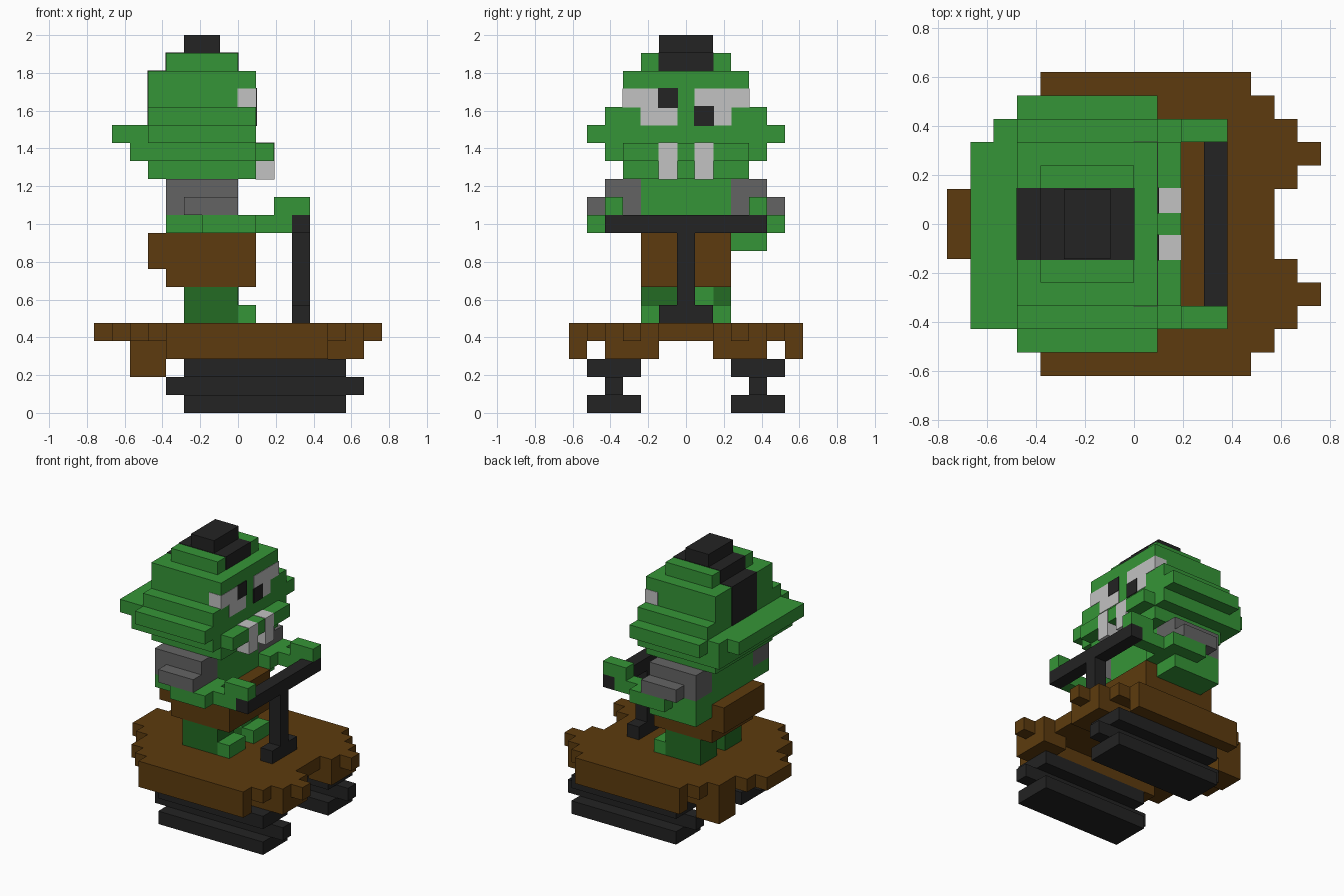
import bpy, bmesh

if "Cube" in bpy.data.objects:
    bpy.data.objects.remove(bpy.data.objects["Cube"])

U = 2 / 21      # one block
E = 0.03        # tiny swell so inlaid colour blocks sit proud


def material(name, rgb):
    lin = [((c / 255 + 0.055) / 1.055) ** 2.4 for c in rgb] + [1]
    m = bpy.data.materials.new(name)
    m.diffuse_color = lin
    m.use_nodes = True
    m.node_tree.nodes["Principled BSDF"].inputs["Base Color"].default_value = lin
    return m


GREEN = material("green skin", (53, 149, 55))
DARK = material("dark green trousers", (35, 107, 35))
BROWN = material("brown", (93, 59, 14))
BLACK = material("black", (35, 35, 35))
GREY = material("grey", (100, 100, 100))
WHITE = material("white", (194, 194, 194))


def part(name, mat, boxes, swell=0, mirror=False):
    """Object made of blocks (x0, x1, y0, y1, z0, z1), optionally repeated on the other y side."""
    boxes = list(boxes)
    if mirror:
        boxes += [(a, b, -d, -c, e, f) for a, b, c, d, e, f in boxes]
    bm = bmesh.new()
    for x0, x1, y0, y1, z0, z1 in boxes:
        lo = [v - swell for v in (x0, y0, z0)]
        hi = [v + swell for v in (x1, y1, z1)]
        for v in bmesh.ops.create_cube(bm, size=1)["verts"]:
            v.co = [U * (hi[i] if v.co[i] > 0 else lo[i]) for i in range(3)]
    me = bpy.data.meshes.new(name)
    bm.to_mesh(me)
    bm.free()
    me.materials.append(mat)
    ob = bpy.data.objects.new(name, me)
    bpy.context.collection.objects.link(ob)
    return ob


# Runners under the platform
part("runners", BLACK, [(-3, 6, 2.5, 5.5, 0, 1), (-4, 7, 3.5, 4.5, 1, 2),
                        (-3, 6, 2.5, 5.5, 2, 3)], mirror=True)

# Platform: rows of blocks with stepped, rounded ends
rows = [(-8, -7, 1.5), (-7, -6, 2.5), (-6, -5, 4.5), (-5, -4, 5.5),
        (-4, 5, 6.5), (5, 6, 5.5)]
part("platform", BROWN, [(a, b, -w, w, 4, 5) for a, b, w in rows])
part("platform_front_teeth", BROWN, [(6, 7, 1.5, 4.5, 4, 5), (7, 8, 2.5, 3.5, 4, 5),
                                     (5, 7, 1.5, 4.5, 3, 4)], mirror=True)
part("platform_skirt", BROWN, [(-4, 5, 5.5, 6.5, 3, 4), (-4, 5, 2.5, 4.5, 3, 4)], mirror=True)
part("platform_rear_lump", BROWN, [(-6, -4, 2.5, 4.5, 2, 4)])

# Steering column and bar
part("steering_column", BLACK, [(3, 4, -1.5, 1.5, 5, 6), (3, 4, -0.5, 0.5, 6, 10),
                                (3, 4, -4.5, 4.5, 10, 11)])

# Legs, feet and a patch on one knee
part("legs", DARK, [(-3, 0, 0.5, 2.5, 5, 7)], mirror=True)
part("feet", GREEN, [(0, 1, 0.5, 2.5, 5, 6)], mirror=True)
part("knee_patch", GREEN, [(-1, 0, 0.5, 1.5, 6, 7)], swell=E)

# Body
part("tunic_skirt", BROWN, [(-4, 1, -2.5, 2.5, 7, 10), (-5, -4, -2.5, 2.5, 8, 10)])
part("torso", GREEN, [(-4, 0, -2.5, 2.5, 10, 13)])
part("shoulder_pads", GREY, [(-4, 0, 2.5, 4.5, 11, 13), (-3, 0, 4.5, 5.5, 11, 12)], mirror=True)

# Arms reaching for the bar
part("arms", GREEN, [(-4, 1, 2.5, 4.5, 10, 11), (-2, 1, 4.5, 5.5, 10, 11),
                     (1, 3, 3.5, 4.5, 10, 11), (2, 4, 3.5, 4.5, 11, 12)], mirror=True)
part("left_elbow", GREEN, [(-4, 0, 2.5, 4.5, 9, 10)])

# Head: stacked layers, wide at the ears
part("head", GREEN, [(-5, 1, -3.5, 3.5, 13, 14), (-6, 1, -4.5, 4.5, 14, 15),
                     (-5, 1, -5.5, 5.5, 15, 16), (-6, -5, -4.5, 4.5, 15, 16),
                     (-7, -6, -4.5, 3.5, 15, 16), (-5, 1, -4.5, 4.5, 16, 17),
                     (-5, 1, -3.5, 3.5, 17, 19), (-4, 0, -2.5, 2.5, 19, 20)])
part("upper_lip", GREEN, [(1, 2, -3.5, 3.5, 14, 15)])
part("tusks", WHITE, [(1, 2, 0.5, 1.5, 13, 15)], swell=E, mirror=True)

# Eyes
part("eye_whites", WHITE, [(0, 1, -3.5, -1.5, 17, 18), (0, 1, -2.5, -0.5, 16, 17),
                           (0, 1, 0.5, 3.5, 17, 18), (0, 1, 1.5, 2.5, 16, 17)], swell=E)
part("pupils", BLACK, [(0, 1, -1.5, -0.5, 17, 18), (0, 1, 0.5, 1.5, 16, 17)], swell=2 * E)

# Crest of hair running down the back of the head
part("hair_crest", BLACK, [(-4, 0, -1.5, 1.5, 19, 20), (-5, -4, -1.5, 1.5, 16, 19)], swell=E)
part("hair_top", BLACK, [(-3, -1, -1.5, 1.5, 20, 21)])
